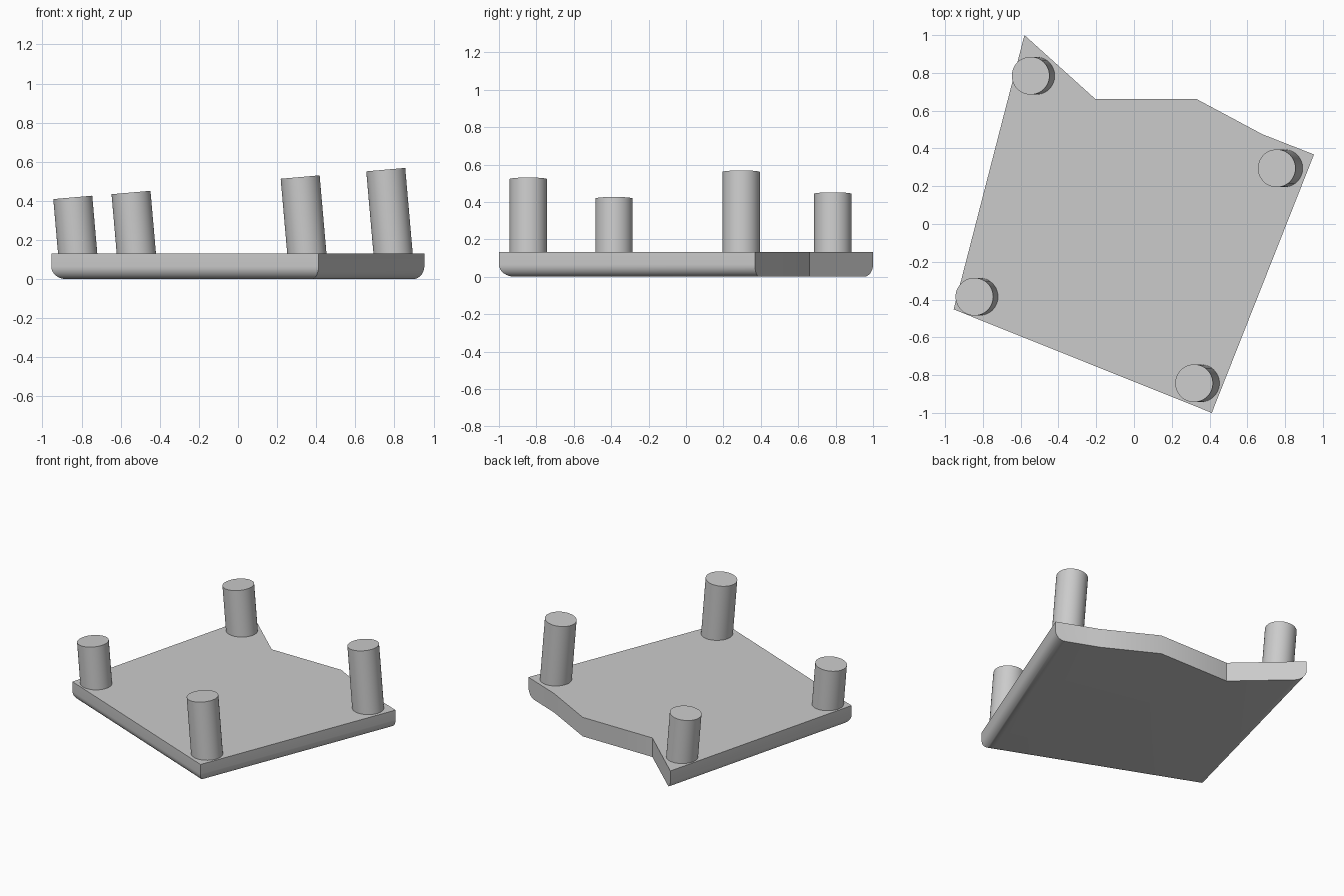
import bpy
import bmesh
import math
from mathutils import Matrix, Vector

if "Cube" in bpy.data.objects:
    bpy.data.objects.remove(bpy.data.objects["Cube"], do_unlink=True)

THICKNESS = 0.132
ROUNDING = 0.065
PEG_RADIUS = 0.1
LEAN = math.radians(-5)

grey = bpy.data.materials.new("plain_grey")
grey.use_nodes = True
colour = (0.6, 0.6, 0.6, 1)
grey.diffuse_color = colour
grey.node_tree.nodes["Principled BSDF"].inputs["Base Color"].default_value = colour


def finish(name, bm):
    """Turn a bmesh into a named, softly shaded object."""
    bmesh.ops.recalc_face_normals(bm, faces=bm.faces)
    mesh = bpy.data.meshes.new(name)
    bm.to_mesh(mesh)
    bm.free()
    mesh.materials.append(grey)
    obj = bpy.data.objects.new(name, mesh)
    bpy.context.collection.objects.link(obj)
    bpy.ops.object.select_all(action="DESELECT")
    obj.select_set(True)
    bpy.context.view_layer.objects.active = obj
    bpy.ops.object.shade_smooth_by_angle(angle=math.radians(30))
    return obj


# Slab: four straight-sided corners first, then the broken back edge
outline = [(-0.58, 1.0), (-0.955, -0.452), (0.412, -1.0), (0.953, 0.368),
           (0.68, 0.475), (0.33, 0.662), (-0.205, 0.662)]
bm = bmesh.new()
base = bm.faces.new([bm.verts.new((x, y, 0)) for x, y in outline])
rounded = list(base.edges)[:3]
rounded = [loop.edge for loop in base.loops][:3]
top = bmesh.ops.extrude_face_region(bm, geom=[base], use_keep_orig=True)
top_verts = [g for g in top["geom"] if isinstance(g, bmesh.types.BMVert)]
bmesh.ops.translate(bm, verts=top_verts, vec=(0, 0, THICKNESS))
bmesh.ops.recalc_face_normals(bm, faces=bm.faces)

# Rounded lower rim along the three unbroken sides
bmesh.ops.bevel(bm, geom=rounded, offset=ROUNDING, offset_type="OFFSET",
                segments=8, profile=0.5, affect="EDGES")
finish("slab", bm)

# Leaning pegs: foot x, foot y, height of the top centre
pegs = {
    "front_right_peg": (-0.82, -0.385, 0.418),
    "back_right_peg": (-0.52, 0.785, 0.443),
    "front_left_peg": (0.352, -0.843, 0.522),
    "back_left_peg": (0.793, 0.295, 0.56),
}
SINK = 0.03
for name, (x, y, top_z) in pegs.items():
    length = (top_z - THICKNESS + SINK) / math.cos(LEAN)
    lean = Matrix.Rotation(LEAN, 4, "Y")
    foot = Vector((x - SINK * math.tan(LEAN), y, THICKNESS - SINK))
    bm = bmesh.new()
    bmesh.ops.create_cone(bm, cap_ends=True, segments=48, radius1=PEG_RADIUS,
                          radius2=PEG_RADIUS, depth=length,
                          matrix=Matrix.Translation((0, 0, length / 2)))
    bmesh.ops.transform(bm, matrix=Matrix.Translation(foot) @ lean, verts=bm.verts)
    finish(name, bm)
